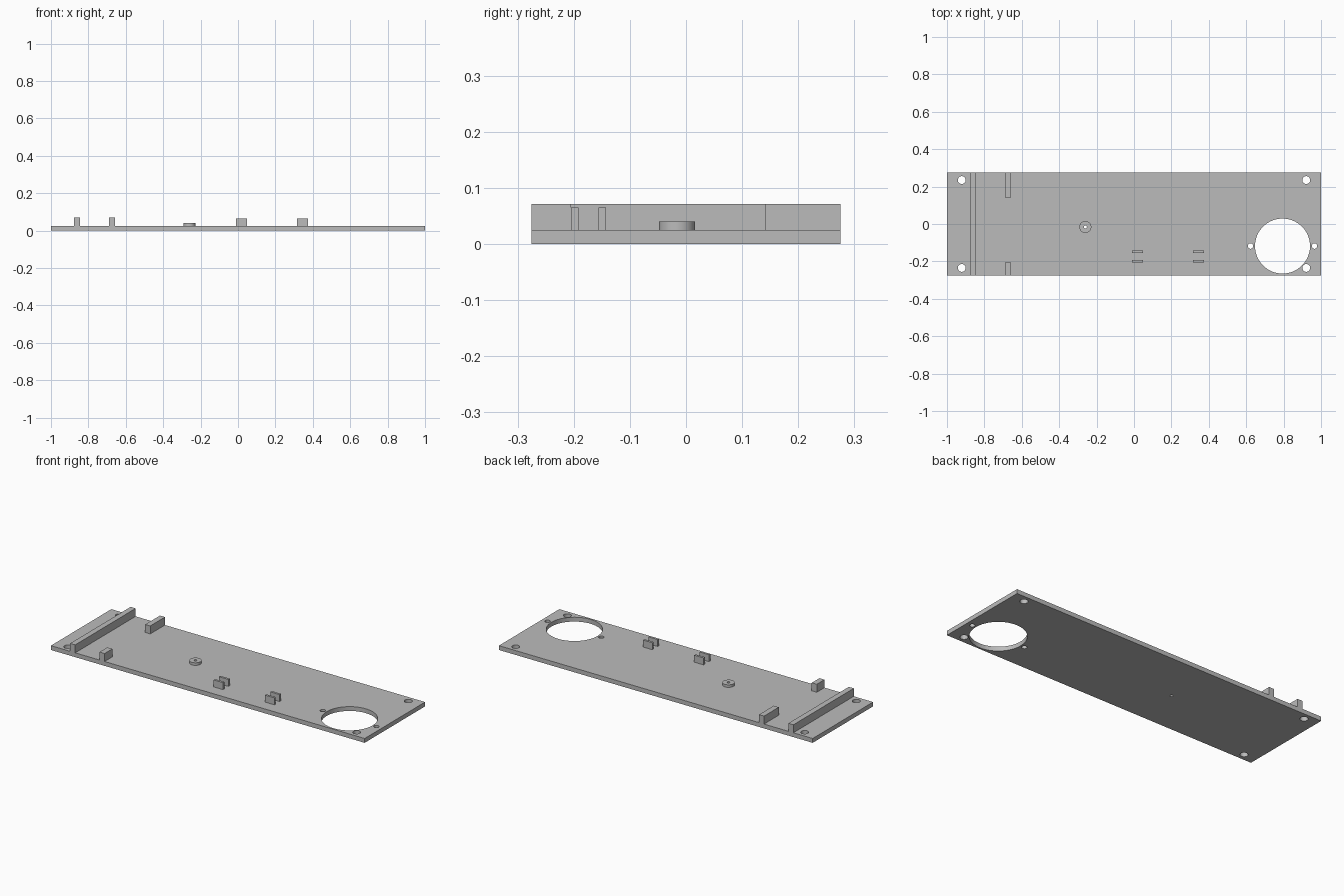
import bpy, bmesh
from mathutils import Matrix

cube = bpy.data.objects.get("Cube")
if cube:
    bpy.data.objects.remove(cube, do_unlink=True)

PLATE_TOP = 0.025
HALF_WIDTH = 0.275

grey = bpy.data.materials.new("plain grey")
grey.use_nodes = True
grey.diffuse_color = (0.5, 0.5, 0.5, 1)
grey.node_tree.nodes["Principled BSDF"].inputs["Base Color"].default_value = (0.5, 0.5, 0.5, 1)


def make_object(name, bm):
    mesh = bpy.data.meshes.new(name)
    bm.to_mesh(mesh)
    bm.free()
    mesh.materials.append(grey)
    obj = bpy.data.objects.new(name, mesh)
    bpy.context.collection.objects.link(obj)
    return obj


def box(name, x0, x1, y0, y1, z0, z1):
    bm = bmesh.new()
    bmesh.ops.create_cube(bm, size=1)
    bmesh.ops.scale(bm, vec=(x1 - x0, y1 - y0, z1 - z0), verts=bm.verts)
    bmesh.ops.translate(bm, vec=((x0 + x1) / 2, (y0 + y1) / 2, (z0 + z1) / 2), verts=bm.verts)
    return make_object(name, bm)


def add_cylinder(bm, x, y, radius, z0, z1, sides=48):
    bmesh.ops.create_cone(bm, cap_ends=True, segments=sides, radius1=radius, radius2=radius,
                          depth=z1 - z0, matrix=Matrix.Translation((x, y, (z0 + z1) / 2)))


def smooth(obj):
    bpy.ops.object.select_all(action='DESELECT')
    obj.select_set(True)
    bpy.context.view_layer.objects.active = obj
    bpy.ops.object.shade_smooth_by_angle(angle=0.6)


# Base plate and the round boss
plate = box("base_plate", -1, 1, -HALF_WIDTH, HALF_WIDTH, 0, PLATE_TOP)
BOSS = (-0.26, -0.016)
bm = bmesh.new()
add_cylinder(bm, *BOSS, 0.032, PLATE_TOP, 0.04)
boss = make_object("round_boss", bm)

# Drills: corner screw holes, speaker opening with two side holes, boss bore
bm = bmesh.new()
for x in (-0.921, 0.921):
    for y in (-0.235, 0.235):
        add_cylinder(bm, x, y, 0.021, -0.1, 0.1, 32)
add_cylinder(bm, 0.794, -0.118, 0.147, -0.1, 0.1, 96)
for side in (-1, 1):
    add_cylinder(bm, 0.794 + side * 0.171, -0.118, 0.0145, -0.1, 0.1, 32)
add_cylinder(bm, *BOSS, 0.008, -0.1, 0.1, 24)
drills = make_object("hole_cutters", bm)
drills.hide_render = True

for part in (plate, boss):
    cut = part.modifiers.new("holes", 'BOOLEAN')
    cut.operation = 'DIFFERENCE'
    cut.solver = 'EXACT'
    cut.object = drills
    bpy.ops.object.select_all(action='DESELECT')
    part.select_set(True)
    bpy.context.view_layer.objects.active = part
    bpy.ops.object.modifier_apply(modifier=cut.name)
    smooth(part)
bpy.data.objects.remove(drills, do_unlink=True)

# Full-width rail and the two stub walls beside it
box("cross_rail", -0.877, -0.845, -HALF_WIDTH, HALF_WIDTH, PLATE_TOP, 0.071)
box("front_stub_wall", -0.69, -0.658, -HALF_WIDTH, -0.205, PLATE_TOP, 0.071)
box("back_stub_wall", -0.69, -0.658, 0.141, HALF_WIDTH, PLATE_TOP, 0.071)

# Two pairs of upright clips
for label, x in (("middle", -0.012), ("right", 0.315)):
    for row, y in (("front", -0.205), ("back", -0.156)):
        box(f"{label}_{row}_clip", x, x + 0.06, y, y + 0.013, PLATE_TOP, 0.065)
